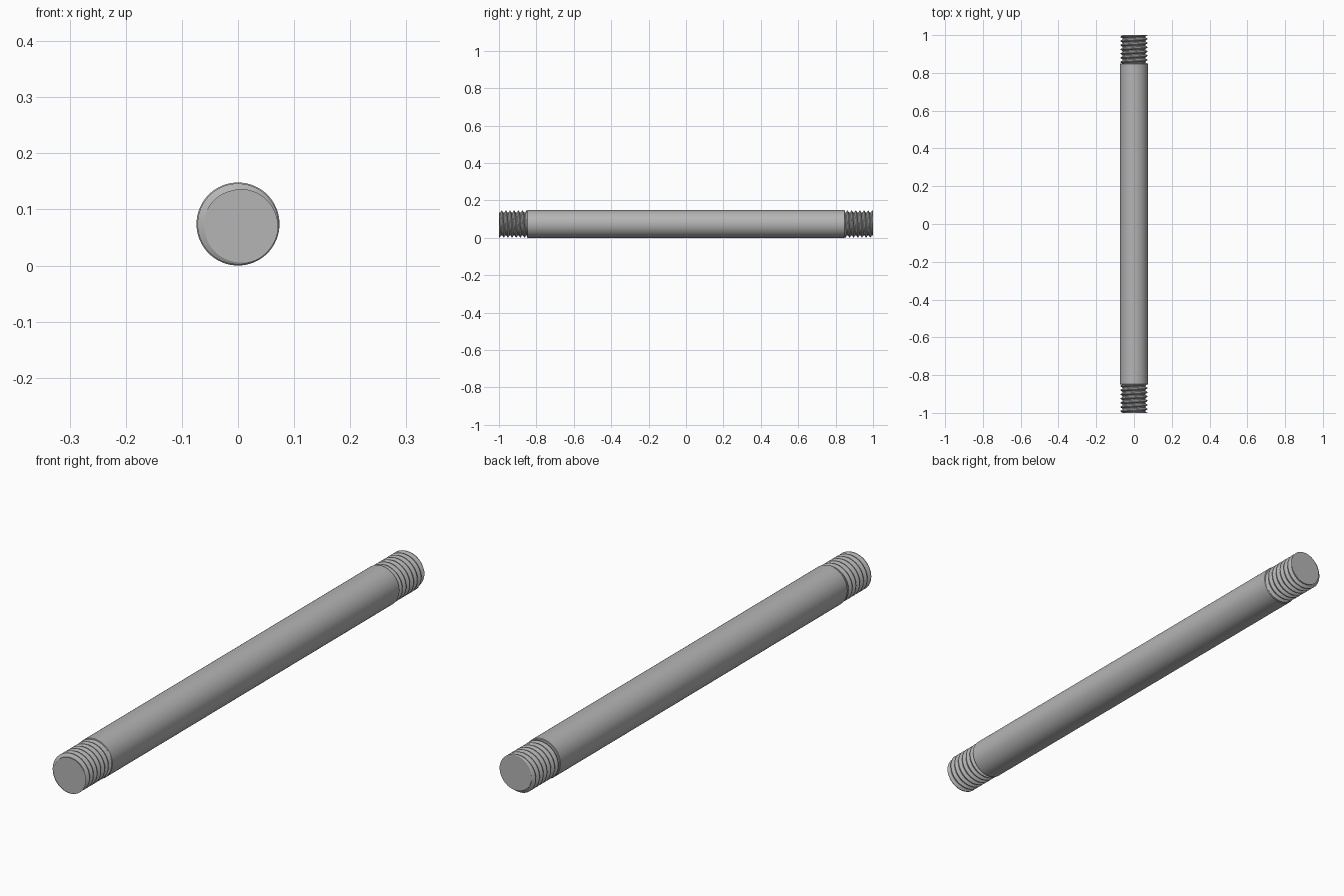
import bpy
import bmesh
from math import sin, cos, pi, radians
from mathutils import Matrix, Vector

if "Cube" in bpy.data.objects:
    bpy.data.objects.remove(bpy.data.objects["Cube"], do_unlink=True)

RADIUS = 0.074      # shaft radius, also the axis height
SHOULDER = 0.85     # where the shaft ends and the thread begins
PITCH = 0.0222
ROOT, CREST = 0.0605, 0.0722
STEPS = 64

steel = bpy.data.materials.new("grey steel")
steel.use_nodes = True
grey = (0.46, 0.46, 0.46, 1.0)
steel.diffuse_color = grey
steel.node_tree.nodes["Principled BSDF"].inputs["Base Color"].default_value = grey


def add_object(name, bm):
    bmesh.ops.recalc_face_normals(bm, faces=bm.faces)
    mesh = bpy.data.meshes.new(name)
    bm.to_mesh(mesh)
    bm.free()
    mesh.materials.append(steel)
    obj = bpy.data.objects.new(name, mesh)
    bpy.context.collection.objects.link(obj)
    bpy.ops.object.select_all(action="DESELECT")
    obj.select_set(True)
    bpy.context.view_layer.objects.active = obj
    bpy.ops.object.shade_smooth_by_angle(angle=radians(30))
    return obj


def add_shaft():
    bm = bmesh.new()
    bmesh.ops.create_cone(bm, cap_ends=True, segments=STEPS, radius1=RADIUS,
                          radius2=RADIUS, depth=2 * SHOULDER,
                          matrix=Matrix.Rotation(pi / 2, 4, "X"))
    # fine chamfer round both shoulders
    rims = [e for e in bm.edges
            if abs(e.verts[0].co.y - e.verts[1].co.y) < 0.01]
    bmesh.ops.bevel(bm, geom=rims, offset=0.002, segments=1, affect="EDGES")
    bmesh.ops.translate(bm, verts=bm.verts, vec=(0, 0, RADIUS))
    add_object("shaft", bm)


def add_thread(name, turn):
    # trapezoid tooth: flat crest, flank, flat root, flank
    tooth = [(-1 / 16, CREST), (1 / 16, CREST), (3 / 8, ROOT), (5 / 8, ROOT)]
    start = radians(-32)    # crest direction at the end face
    bm = bmesh.new()
    columns = []
    for i in range(STEPS + 1):
        a = 2 * pi * i / STEPS
        column = []
        for k in range(-2, 10):
            for offset, r in tooth:
                y = -1 + PITCH * (k + offset - i / STEPS)
                column.append(bm.verts.new((r * cos(a + start), y, r * sin(a + start))))
        columns.append(column)
    for left, right in zip(columns, columns[1:]):
        for j in range(len(left) - 1):
            bm.faces.new((left[j], right[j], right[j + 1], left[j + 1]))
    bmesh.ops.remove_doubles(bm, verts=bm.verts, dist=1e-5)
    # trim square at the free end and just inside the shaft, then cap
    for y, side in ((-1, -1), (-SHOULDER + 0.004, 1)):
        cut = bmesh.ops.bisect_plane(
            bm, geom=bm.verts[:] + bm.edges[:] + bm.faces[:], dist=1e-6,
            plane_co=Vector((0, y, 0)), plane_no=Vector((0, side, 0)),
            clear_outer=True)
        rim = [e for e in cut["geom_cut"]
               if isinstance(e, bmesh.types.BMEdge) and e.is_valid]
        bmesh.ops.edgeloop_fill(bm, edges=rim)
    # the far end is the same thread turned end for end
    bmesh.ops.transform(bm, verts=bm.verts,
                        matrix=Matrix.Translation((0, 0, RADIUS))
                        @ Matrix.Rotation(turn, 4, "X"))
    add_object(name, bm)


add_shaft()
add_thread("front_thread", 0)
add_thread("back_thread", pi)
